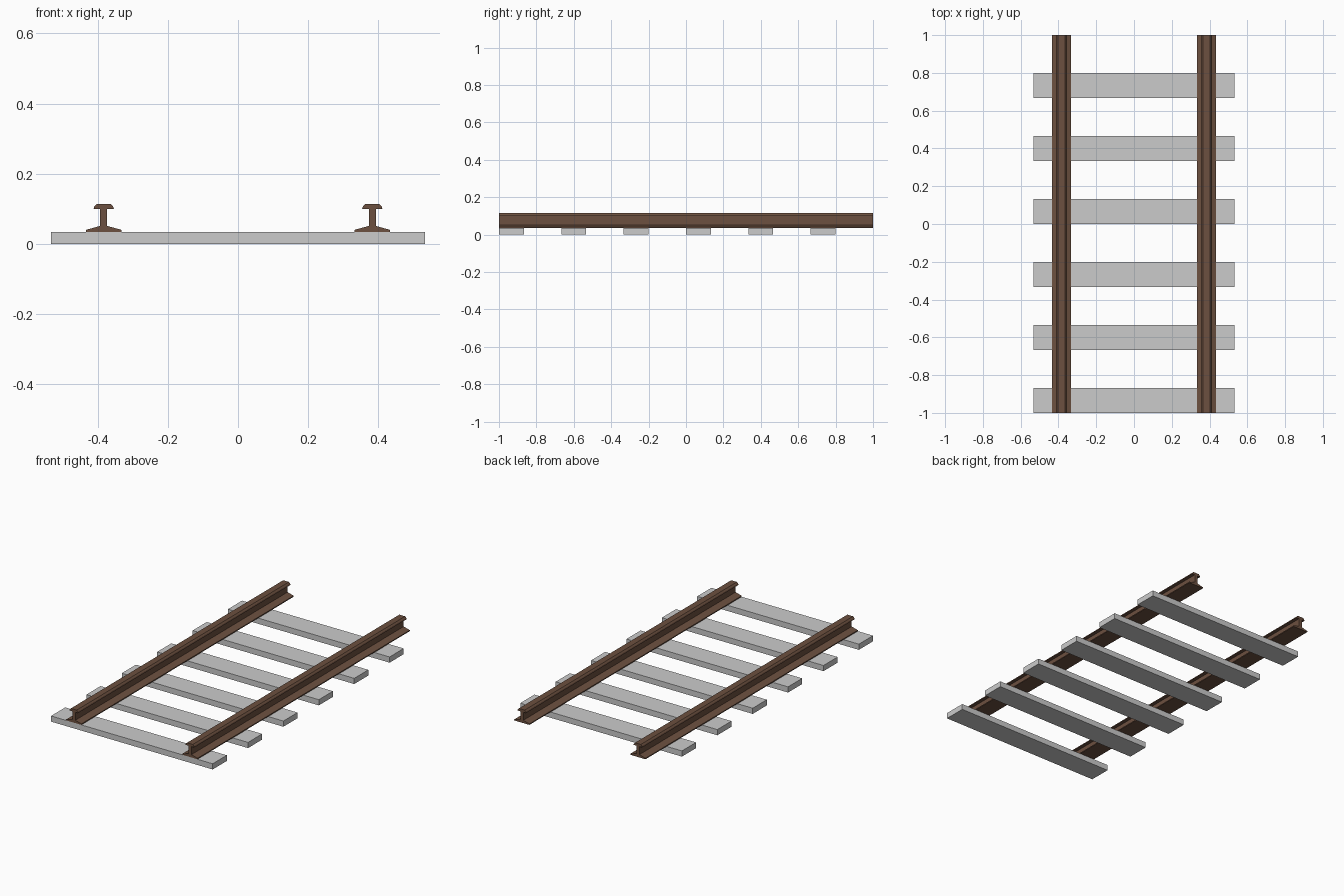
import bpy, bmesh

if "Cube" in bpy.data.objects:
    bpy.data.objects.remove(bpy.data.objects["Cube"])

PITCH, SLEEPER_W, SLEEPER_H, SLEEPER_L = 1 / 3, 0.133, 0.034, 1.066
GAUGE = 0.383  # rail centre distance from x = 0


def extrude_profile(name, profile, cx, y0, y1, mat=None):
    """Extrude a closed (x, z) profile along y."""
    bm = bmesh.new()
    face = bm.faces.new([bm.verts.new((cx + x, y0, z)) for x, z in profile])
    ext = bmesh.ops.extrude_face_region(bm, geom=[face], use_keep_orig=True)
    verts = [v for v in ext["geom"] if isinstance(v, bmesh.types.BMVert)]
    bmesh.ops.translate(bm, verts=verts, vec=(0, y1 - y0, 0))
    bmesh.ops.recalc_face_normals(bm, faces=bm.faces)
    mesh = bpy.data.meshes.new(name)
    bm.to_mesh(mesh)
    bm.free()
    obj = bpy.data.objects.new(name, mesh)
    bpy.context.collection.objects.link(obj)
    if mat:
        mesh.materials.append(mat)
    return obj


# Rusty steel
rust = bpy.data.materials.new("rust")
rust.diffuse_color = (0.15, 0.08, 0.05, 1)
rust.use_nodes = True
rust.node_tree.nodes["Principled BSDF"].inputs["Base Color"].default_value = rust.diffuse_color

# Sleepers: plain grey planks, evenly spaced from the front end
h = SLEEPER_L / 2
plank = [(-h, 0), (h, 0), (h, SLEEPER_H), (-h, SLEEPER_H)]
for i in range(6):
    y = -1 + i * PITCH
    extrude_profile(f"sleeper_{i + 1}", plank, 0, y, y + SLEEPER_W)

# Rails: half profile (foot, web, head) mirrored about the web
half = [(0.050, 0.034), (0.050, 0.040), (0.010, 0.051), (0.010, 0.099),
        (0.029, 0.099), (0.027, 0.106), (0.019, 0.114)]
rail = half + [(-x, z) for x, z in reversed(half)]
for name, cx in (("left_rail", -GAUGE), ("right_rail", GAUGE)):
    extrude_profile(name, rail, cx, -1, 1, rust)
